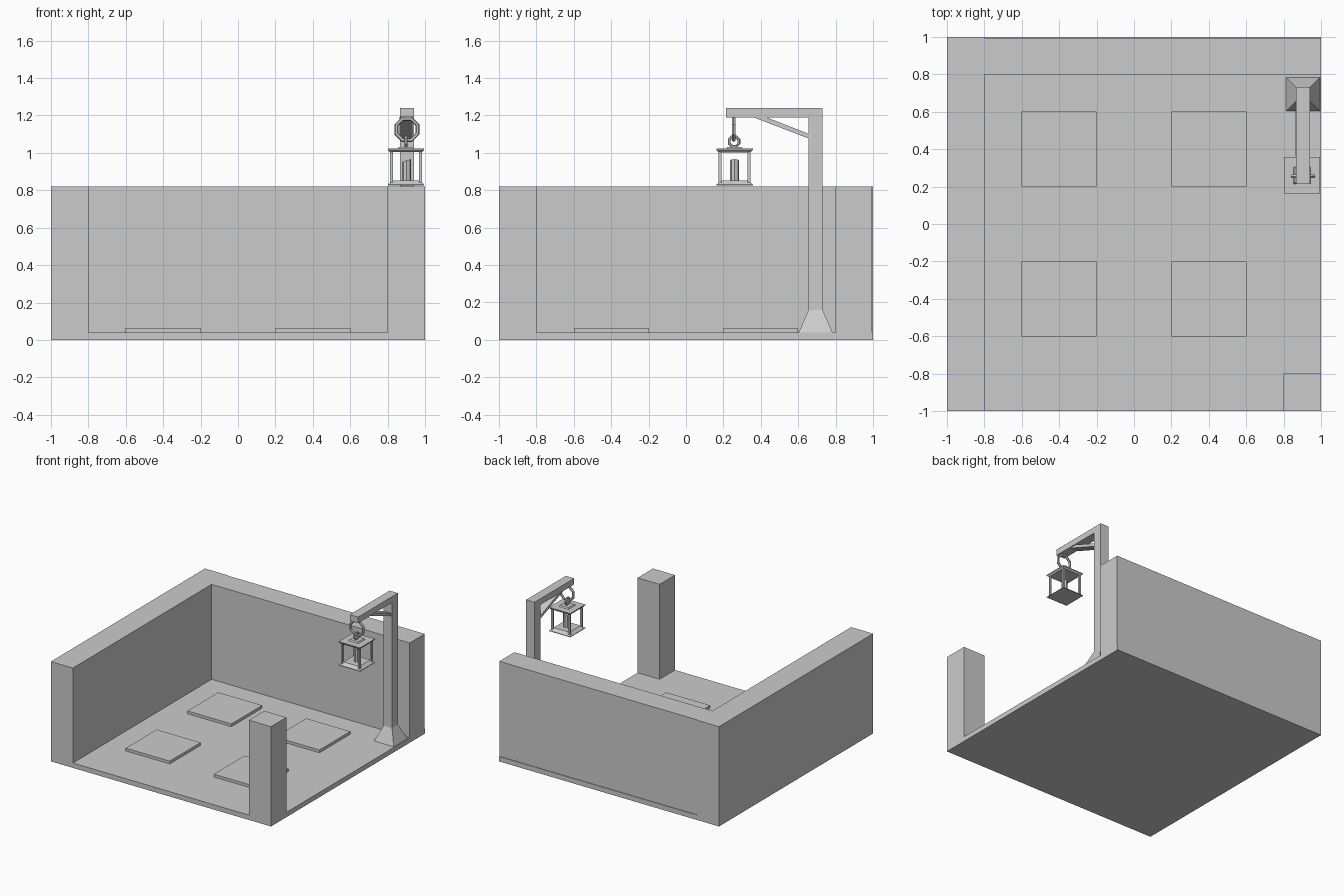
import bpy
import bmesh
import math
from mathutils import Matrix

if "Cube" in bpy.data.objects:
    bpy.data.objects.remove(bpy.data.objects["Cube"], do_unlink=True)

GREY = 0.6
stone = bpy.data.materials.new("plain grey")
stone.diffuse_color = (GREY, GREY, GREY, 1)
stone.use_nodes = True
stone.node_tree.nodes["Principled BSDF"].inputs["Base Color"].default_value = (GREY, GREY, GREY, 1)


def finish(name, bm):
    bmesh.ops.recalc_face_normals(bm, faces=bm.faces)
    mesh = bpy.data.meshes.new(name)
    bm.to_mesh(mesh)
    bm.free()
    mesh.materials.append(stone)
    obj = bpy.data.objects.new(name, mesh)
    bpy.context.collection.objects.link(obj)
    return obj


def box(name, x, y, z):
    """Box from three (low, high) ranges."""
    bm = bmesh.new()
    bmesh.ops.create_cube(bm, size=1)
    for v in bm.verts:
        v.co = [r[0] if c < 0 else r[1] for c, r in zip(v.co, (x, y, z))]
    return finish(name, bm)


def taper(name, cx, cy, levels):
    """Square stack through (z, half width) levels."""
    bm = bmesh.new()
    rings = [[bm.verts.new((cx + sx * h, cy + sy * h, z))
              for sx, sy in ((-1, -1), (1, -1), (1, 1), (-1, 1))] for z, h in levels]
    bm.faces.new(rings[0])
    bm.faces.new(rings[-1])
    for a, b in zip(rings, rings[1:]):
        for i in range(4):
            j = (i + 1) % 4
            bm.faces.new((a[i], a[j], b[j], b[i]))
    return finish(name, bm)


def side_profile(name, x, points):
    """Outline in y and z, extruded along x."""
    bm = bmesh.new()
    face = bm.faces.new([bm.verts.new((x[0], y, z)) for y, z in points])
    new = bmesh.ops.extrude_face_region(bm, geom=[face])["geom"]
    bmesh.ops.translate(bm, vec=(x[1] - x[0], 0, 0),
                        verts=[v for v in new if isinstance(v, bmesh.types.BMVert)])
    return finish(name, bm)


def ring(name, center, radius, thick, axis, sides=8, tube=6):
    """Faceted ring standing upright, its hole along the given axis."""
    bm = bmesh.new()
    loops = []
    for i in range(sides):
        a = math.tau * (i + 0.5) / sides
        loop = []
        for k in range(tube):
            b = math.tau * k / tube
            r = radius + thick * math.cos(b)
            loop.append(bm.verts.new((r * math.cos(a), thick * math.sin(b), r * math.sin(a))))
        loops.append(loop)
    for i in range(sides):
        p, q = loops[i], loops[(i + 1) % sides]
        for k in range(tube):
            m = (k + 1) % tube
            bm.faces.new((p[k], p[m], q[m], q[k]))
    turn = math.pi / 2 if axis == "X" else 0
    bm.transform(Matrix.Translation(center) @ Matrix.Rotation(turn, 4, "Z"))
    return finish(name, bm)


# Floor, walls and corner pillar
FLOOR, WALL = 0.04, 0.82
box("floor", (-1, 1), (-1, 1), (0, FLOOR))
box("right_wall", (-1, -0.8), (-1, 1), (FLOOR, WALL))
box("back_wall", (-0.8, 1), (0.8, 0.995), (FLOOR, WALL))
box("corner_pillar", (0.8, 1), (-1, -0.8), (FLOOR, WALL))

# Raised floor slabs
for sx in (-1, 1):
    for sy in (-1, 1):
        name = ("front" if sy < 0 else "back") + ("_right" if sx < 0 else "_left") + "_slab"
        box(name, (sx * 0.4 - 0.2, sx * 0.4 + 0.2), (sy * 0.4 - 0.2, sy * 0.4 + 0.2),
            (FLOOR, 0.063))

# Lamp post with flared foot, arm and brace
PX, PY = 0.903, 0.693
taper("lamp_post", PX, PY, [(FLOOR, 0.09), (0.16, 0.038), (1.24, 0.038)])
box("lamp_arm", (PX - 0.038, PX + 0.038), (0.215, PY - 0.038), (1.19, 1.24))
side_profile("arm_brace", (PX - 0.04, PX + 0.03),
             [(0.36, 1.19), (0.43, 1.19), (0.66, 1.10), (0.66, 1.075)])

# Hanging rings
LX, LY = 0.898, 0.26
ring("hanging_ring", (0.903, 0.255, 1.125), 0.061, 0.011, "Y")
ring("lantern_loop", (0.898, 0.257, 1.06), 0.028, 0.008, "X")

# Lantern
taper("lantern_base", LX, LY, [(0.826, 0.097), (0.831, 0.097), (0.852, 0.072)])
taper("lantern_roof", LX, LY, [(1.003, 0.085), (1.015, 0.097), (1.022, 0.097)])
taper("lantern_cap", LX, LY, [(1.022, 0.045), (1.032, 0.038)])
for sx in (-1, 1):
    for sy in (-1, 1):
        name = "lantern_" + ("front" if sy < 0 else "back") + ("_right" if sx < 0 else "_left") + "_bar"
        taper(name, LX + sx * 0.078, LY + sy * 0.078, [(0.832, 0.008), (1.008, 0.008)])

# Candle with a slightly slanted top
bm = bmesh.new()
bmesh.ops.create_cone(bm, cap_ends=True, segments=8, radius1=0.024, radius2=0.024, depth=0.11,
                      matrix=Matrix.Translation((LX + 0.003, LY, 0.903)))
for v in bm.verts:
    if v.co.z > 0.9:
        v.co.z += (v.co.x - LX) * 0.3
finish("candle", bm)
